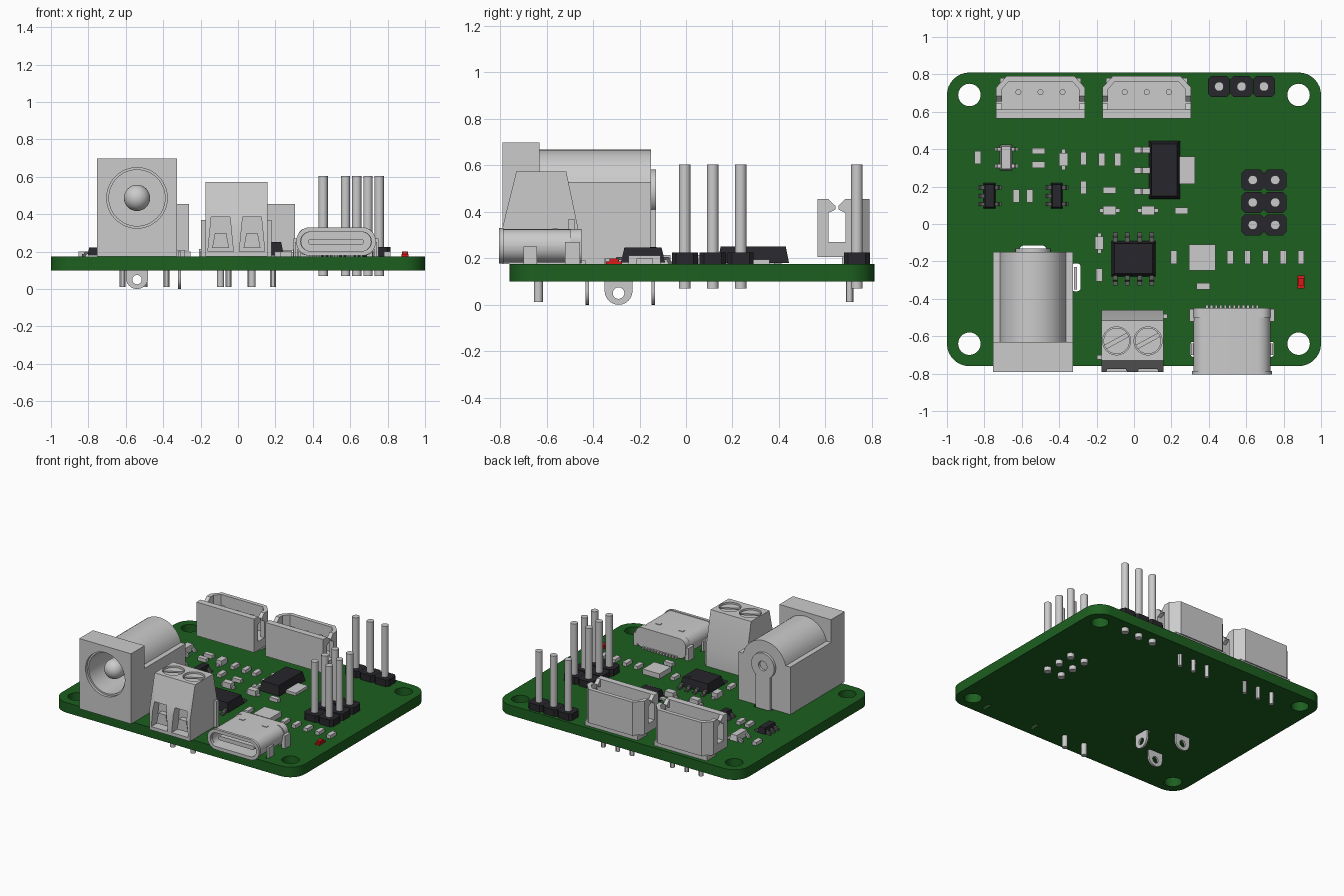
import bpy, bmesh, math
from mathutils import Matrix

if "Cube" in bpy.data.objects:
    bpy.data.objects.remove(bpy.data.objects["Cube"])

def mat(name, *c):
    m = bpy.data.materials.new(name)
    m.diffuse_color = (*c, 1)
    m.use_nodes = True
    m.node_tree.nodes["Principled BSDF"].inputs["Base Color"].default_value = m.diffuse_color
    return m

GREEN = mat("board_green", 0.012, 0.115, 0.014)
BLACK = mat("plastic_black", 0.02, 0.02, 0.025)
RED = mat("led_red", 0.7, 0.01, 0.01)
TIN = mat("tin", 0.9, 0.9, 0.9)
DARK = mat("dark_lead", 0.12, 0.12, 0.12)
GREY = None
TOP = 0.175
AXES = {'z': Matrix.Identity(3), 'y': Matrix(((1, 0, 0), (0, 0, -1), (0, 1, 0))),
        'x': Matrix(((0, 0, 1), (1, 0, 0), (0, 1, 0)))}

def add(name, bm, m=GREY):
    me = bpy.data.meshes.new(name)
    bm.to_mesh(me)
    bm.free()
    ob = bpy.data.objects.new(name, me)
    bpy.context.collection.objects.link(ob)
    if m:
        me.materials.append(m)
    return ob

def slab(name, loops, lo, hi, axis='z', m=GREY):
    """Filled outline (further loops are holes) extruded from lo to hi along an axis."""
    cu = bpy.data.curves.new(name, 'CURVE')
    cu.dimensions, cu.fill_mode, cu.extrude = '2D', 'BOTH', (hi - lo) / 2
    for loop in loops:
        s = cu.splines.new('POLY')
        s.points.add(len(loop) - 1)
        for p, (a, b) in zip(s.points, loop):
            p.co = (a, b, 0, 1)
        s.use_cyclic_u = True
    tmp = bpy.data.objects.new(name, cu)
    bpy.context.collection.objects.link(tmp)
    bpy.context.view_layer.update()
    me = bpy.data.meshes.new_from_object(tmp.evaluated_get(bpy.context.evaluated_depsgraph_get()))
    bm = bmesh.new()
    bm.from_mesh(me)
    bpy.data.objects.remove(tmp)
    bpy.data.meshes.remove(me)
    bmesh.ops.remove_doubles(bm, verts=bm.verts, dist=1e-5)
    sign = -1 if axis == 'y' else 1
    for v in bm.verts:
        v.co.z += sign * (lo + hi) / 2
        v.co = AXES[axis] @ v.co
    bmesh.ops.recalc_face_normals(bm, faces=bm.faces)
    return add(name, bm, m)

def box(name, x0, x1, y0, y1, z0, z1, m=GREY, taper=0):
    bm = bmesh.new()
    bmesh.ops.create_cube(bm, size=1)
    for v in bm.verts:
        t = taper if v.co.z > 0 else 0
        sx, sy = v.co.x * 2, v.co.y * 2
        v.co = ((x0 + x1) / 2 + sx * ((x1 - x0) / 2 - t), (y0 + y1) / 2 + sy * ((y1 - y0) / 2 - t),
                z1 if v.co.z > 0 else z0)
    return add(name, bm, m)

def circle(cx, cy, r, n=32):
    return [(cx + r * math.cos(2 * math.pi * i / n), cy + r * math.sin(2 * math.pi * i / n)) for i in range(n)]

def rect(x0, x1, y0, y1):
    return [(x0, y0), (x1, y0), (x1, y1), (x0, y1)]

def rrect(x0, x1, y0, y1, r, n=8):
    pts = []
    for k, (cx, cy) in enumerate(rect(x1 - r, x0 + r, y1 - r, y0 + r)):
        a0 = [0, 90, 180, 270][k]
        pts += [(cx + r * math.cos(math.radians(a0 + 90 * i / n)),
                 cy + r * math.sin(math.radians(a0 + 90 * i / n))) for i in range(n + 1)]
    return pts

def cut(ob, cutter):
    mod = ob.modifiers.new("cut", 'BOOLEAN')
    mod.operation, mod.object, mod.solver = 'DIFFERENCE', cutter, 'EXACT'
    bpy.context.view_layer.objects.active = ob
    bpy.ops.object.modifier_apply(modifier="cut")
    bpy.data.objects.remove(cutter)

# Circuit board with mounting holes and connector slots
holes = [circle(sx * 0.88, y, 0.06) for sx in (-1, 1) for y in (0.69, -0.64)]
slots = [rrect(-0.61, -0.47, -0.165, -0.115, 0.02, 4), rrect(-0.61, -0.47, -0.45, -0.4, 0.02, 4),
         rrect(-0.335, -0.285, -0.36, -0.21, 0.02, 4)]
slots += [rrect(x - 0.012, x + 0.012, -0.71, -0.63, 0.01, 3) for x in (0.315, 0.735)]
slab("board", [rrect(-1, 1, -0.76, 0.81, 0.12)] + holes + slots, 0.10, TOP, 'z', GREEN)

# Barrel jack: front plate, hollow body, back wall, centre pin, solder tabs
JX, JZ = -0.54, 0.487
front = rect(JX - 0.213, JX + 0.213, TOP, 0.697)
slab("jack_front_rim", [front, circle(JX, JZ, 0.162, 48)], -0.79, -0.77, 'y')
slab("jack_front_plate", [front, circle(JX, JZ, 0.15, 48)], -0.77, -0.63, 'y')
arc = [(JX + 0.18 * math.cos(math.radians(a)), JZ + 0.18 * math.sin(math.radians(a))) for a in range(13, 168, 7)]
body = [(JX - 0.213, TOP), (JX + 0.213, TOP), (JX + 0.213, arc[0][1])] + arc + [(JX - 0.213, arc[-1][1])]
slab("jack_body", [body, circle(JX, JZ, 0.15, 48)], -0.63, -0.2, 'y')
slab("jack_back", [body], -0.2, -0.15, 'y')
slab("jack_boss", [circle(JX, JZ, 0.095), circle(JX, JZ, 0.035)], -0.15, -0.13, 'y')
slab("jack_rear_contact", [rect(JX - 0.06, JX + 0.06, TOP, 0.41)], -0.15, -0.13, 'y')
slab("jack_pin", [circle(JX, JZ, 0.07)], -0.68, -0.2, 'y')
bm = bmesh.new()
bmesh.ops.create_uvsphere(bm, u_segments=32, v_segments=16, radius=0.07, matrix=Matrix.Translation((JX, -0.68, JZ)))
add("jack_pin_tip", bm)
def tab(name, c, lo, hi, axis):
    end = [(c + 0.06 * math.cos(math.radians(a)), 0.06 + 0.06 * math.sin(math.radians(a))) for a in range(180, 361, 15)]
    slab(name, [end + [(c + 0.06, 0.2), (c - 0.06, 0.2)], circle(c, 0.05, 0.025, 16)], lo, hi, axis)
tab("jack_tab_rear", JX, -0.148, -0.134, 'y')
tab("jack_tab_middle", JX, -0.432, -0.418, 'y')
tab("jack_tab_side", -0.29, -0.32, -0.306, 'x')

# Screw terminal with wire openings and slotted screws
term = slab("terminal_body", [[(-0.79, TOP), (-0.79, 0.33), (-0.73, 0.573), (-0.515, 0.573), (-0.46, 0.31),
                               (-0.46, TOP)]], -0.175, 0.158, 'x')
for x in (-0.093, 0.075):
    cut(term, slab("opening", [[(x - 0.068, 0.2), (x + 0.068, 0.2), (x + 0.05, 0.385), (x - 0.05, 0.385)]],
                   -0.85, -0.72, 'y'))
    cut(term, slab("well", [circle(x, -0.625, 0.075)], 0.53, 0.7, 'z'))
    screw = slab("terminal_screw", [circle(x, -0.625, 0.07)], 0.52, 0.562, 'z')
    c, s = math.cos(0.5), math.sin(0.5)
    cut(screw, slab("slot", [[(x + a * c - b * s, -0.625 + a * s + b * c) for a, b in rect(-0.1, 0.1, -0.01, 0.01)]],
                    0.545, 0.6, 'z'))
    slab("terminal_clamp", [[(x - 0.045, 0.22), (x + 0.045, 0.22), (x + 0.03, 0.3), (x - 0.03, 0.3)]], -0.76, -0.71, 'y')
    slab("terminal_pin", [circle(x, -0.635, 0.019, 16)], 0.012, 0.2, 'z')
box("terminal_ear_left", -0.198, -0.17, -0.725, -0.7, TOP, 0.37)
box("terminal_ear_right", 0.15, 0.178, -0.505, -0.48, TOP, 0.37)

# USB socket: shell, tongue, rear flange, legs and contacts
slab("socket_lip", [rrect(0.311, 0.737, 0.178, 0.33, 0.074), rrect(0.335, 0.713, 0.203, 0.305, 0.05)], -0.805, -0.785, 'y')
slab("socket_shell", [rrect(0.318, 0.73, 0.182, 0.325, 0.07), rrect(0.338, 0.71, 0.202, 0.305, 0.05)], -0.785, -0.5, 'y')
slab("socket_back", [rrect(0.318, 0.73, 0.18, 0.325, 0.05)], -0.5, -0.45, 'y')
slab("socket_tongue", [rrect(0.375, 0.673, 0.238, 0.268, 0.014)], -0.77, -0.49, 'y')
for s in (-1, 1):
    x = 0.524 + s * 0.212
    box("socket_flange", x - 0.015, x + 0.015, -0.52, -0.455, TOP, 0.27)
    box("socket_leg", x - 0.008, x + 0.008, -0.7, -0.64, 0.11, 0.25)
    box("socket_spring", 0.524 + s * 0.095 - 0.018, 0.524 + s * 0.095 + 0.018, -0.575, -0.55, 0.32, 0.329)
for i in range(12):
    x = 0.39 + i * 0.0244
    box("socket_contact", x - 0.007, x + 0.007, -0.455, -0.432, TOP, 0.19)

# Shrouded three-pin connectors
for cx in (-0.5, 0.068):
    x0, x1 = cx - 0.237, cx + 0.237
    slab("shroud_foot", [rect(x0 + 0.02, x1 - 0.02, 0.67, 0.78)], TOP, 0.21)
    slab("shroud_floor", [[(x0, 0.565), (x1, 0.565), (x1, 0.73), (x1 - 0.055, 0.79), (x0 + 0.055, 0.79), (x0, 0.73)]],
         0.205, 0.27)
    t = 0.03
    slab("shroud_rear_wall", [[(x0, 0.685), (x0, 0.73), (x0 + 0.055, 0.79), (x1 - 0.055, 0.79), (x1, 0.73), (x1, 0.685),
                               (x1 - t, 0.685), (x1 - t, 0.72), (x1 - 0.065, 0.76), (x0 + 0.065, 0.76),
                               (x0 + t, 0.72), (x0 + t, 0.685)]], 0.27, 0.455)
    box("shroud_front_wall", x0, x1, 0.565, 0.612, 0.27, 0.455)
    for a in (x0, x1 - t):
        slab("shroud_latch_front", [[(0.612, 0.395), (0.643, 0.41), (0.643, 0.425), (0.612, 0.455)]], a, a + t, 'x')
        slab("shroud_latch_rear", [[(0.685, 0.395), (0.655, 0.41), (0.655, 0.425), (0.685, 0.455)]], a, a + t, 'x')
    for dx in (-0.118, 0, 0.118):
        slab("shroud_pin", [circle(cx + dx, 0.705, 0.016, 12)], 0.012, 0.4)

# Pin headers: chamfered black cells with round pins
cells = [(x, 0.735) for x in (0.455, 0.575, 0.695)]
cells += [(x, y) for x in (0.635, 0.755) for y in (0.235, 0.115, -0.005)]
for x, y in cells:
    slab("header_cell", [rrect(x - 0.0595, x + 0.0595, y - 0.056, y + 0.056, 0.018, 1)], TOP, 0.225, 'z', BLACK)
    slab("header_pin", [circle(x, y, 0.025, 20)], 0.07, 0.603)

# Chip packages with bent leads
def lead(name, inner, outer, c, w, axis, m, h=0.205):
    s = 1 if outer > inner else -1
    mid = (inner + outer) / 2
    prof = [(inner, h), (mid, h), (mid + s * 0.008, 0.187), (outer, 0.187), (outer, TOP), (mid - s * 0.002, TOP),
            (mid - s * 0.012, h - 0.012), (inner, h - 0.012)]
    slab(name, [prof], c - w / 2, c + w / 2, axis, m)

box("driver_chip", -0.12, 0.115, -0.28, -0.09, 0.182, 0.246, BLACK, 0.015)
slab("driver_chip_dot", [circle(0.07, -0.14, 0.014, 16)], 0.24, 0.248, 'z', BLACK)
for x in (-0.1, -0.035, 0.03, 0.095):
    lead("driver_lead", -0.27, -0.328, x, 0.024, 'x', DARK)
    lead("driver_lead", -0.1, -0.045, x, 0.024, 'x', DARK)
box("regulator_chip", 0.08, 0.245, 0.135, 0.443, 0.18, 0.25, BLACK, 0.014)
box("regulator_tab", 0.24, 0.325, 0.215, 0.36, TOP, 0.195)
for y in (0.395, 0.287, 0.175):
    lead("regulator_lead", 0.09, 0.0, y, 0.032, 'y', GREY)
for x, y, m, lm in ((-0.772, 0.15, BLACK, DARK), (-0.413, 0.15, BLACK, DARK), (-0.684, 0.355, GREY, GREY)):
    box("small_chip", x - 0.032, x + 0.032, y - 0.068, y + 0.068, 0.18, 0.222, m, 0.008)
    for s in (-1, 1):
        for dy in (-0.045, 0.045) if (s > 0 or m is GREY) else (-0.045, 0, 0.045):
            lead("small_chip_lead", x + s * 0.028, x + s * 0.063, y + dy, 0.02, 'y', lm, 0.2)

# Resistors, capacitors and diodes
def chip(name, x, y, upright, m, w=0.034, l=0.07, h=0.2):
    a, b = (w / 2, l / 2) if upright else (l / 2, w / 2)
    box(name, x - a, x + a, y - b, y + b, TOP, h, m)

for x, y, up in ((-0.835, 0.355, 1), (-0.51, 0.39, 0), (-0.51, 0.317, 0), (-0.27, 0.35, 1), (-0.27, 0.195, 1),
                 (-0.63, 0.15, 1), (-0.558, 0.15, 1), (-0.185, -0.272, 1), (0.607, -0.178, 1), (0.703, -0.178, 1),
                 (0.798, -0.178, 1), (0.893, -0.178, 1)):
    chip("resistor", x, y, up, TIN)
for x, y, up in ((-0.173, 0.345, 1), (-0.087, 0.345, 1), (-0.13, 0.18, 0), (0.255, 0.07, 0), (0.37, -0.332, 0),
                 (0.213, -0.178, 1), (0.515, -0.178, 1)):
    chip("capacitor", x, y, up, GREY)
for x, y, up in ((-0.377, 0.345, 1), (-0.13, 0.072, 0), (0.075, 0.072, 0), (-0.185, -0.102, 1)):
    chip("diode", x, y, up, GREY, 0.046, 0.07, 0.215)
    chip("diode_lead", x, y, up, GREY, 0.022, 0.11, 0.187)
box("inductor", 0.295, 0.435, -0.248, -0.11, TOP, 0.212, TIN)

# Red indicator light
chip("indicator_base", 0.893, -0.31, 1, RED, 0.036, 0.07, 0.187)
chip("indicator_lens", 0.893, -0.31, 1, RED, 0.026, 0.04, 0.2)

bpy.ops.object.select_all(action='SELECT')
bpy.context.view_layer.objects.active = term
bpy.ops.object.shade_smooth_by_angle(angle=math.radians(30))
